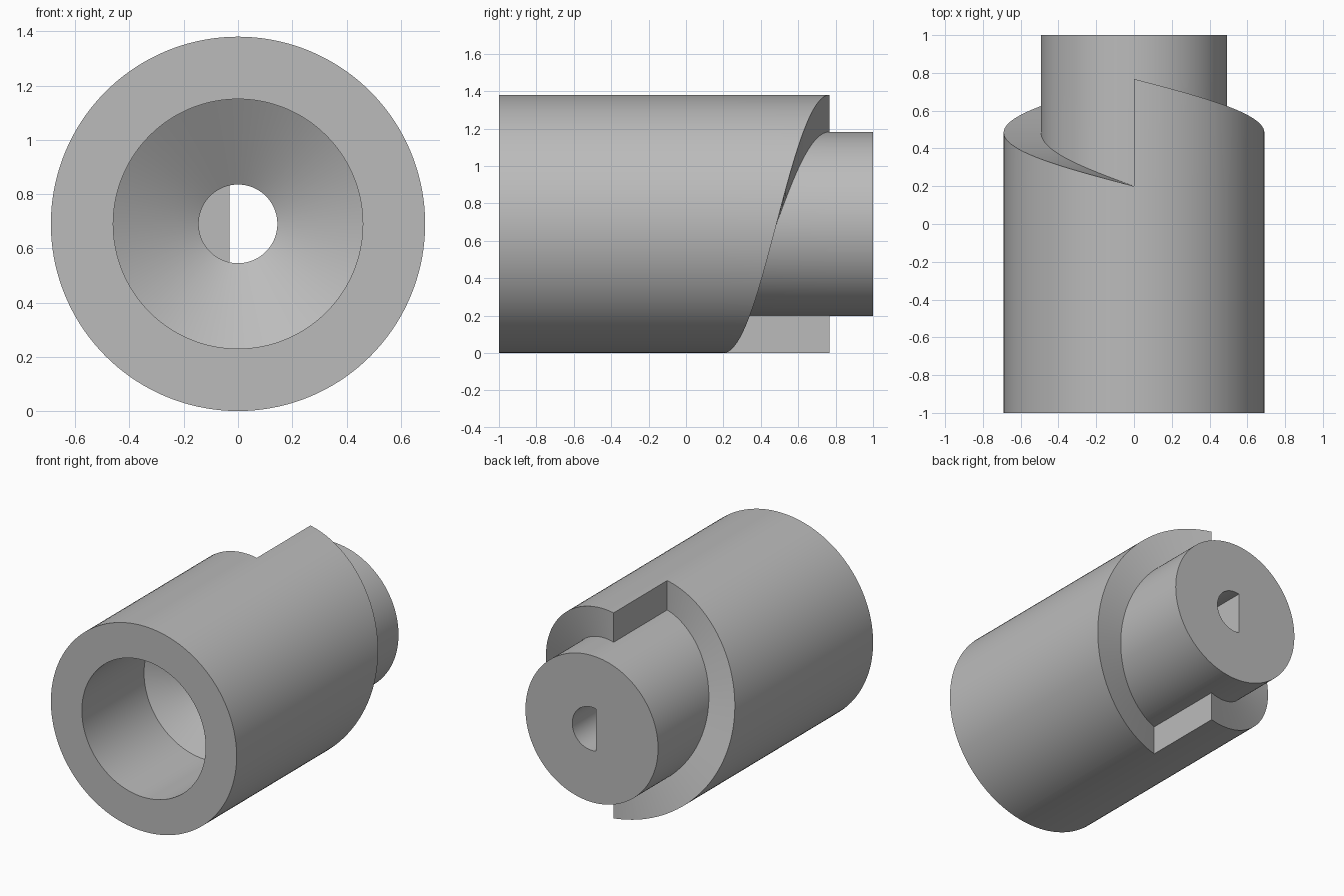
import bpy
import bmesh
import math

cube = bpy.data.objects.get("Cube")
if cube:
    bpy.data.objects.remove(cube, do_unlink=True)

# Main dimensions
R_BODY, R_NECK, R_BORE, R_HOLE = 0.69, 0.4925, 0.46, 0.145
FRONT, BORE_END, CONE_END, KEY_START, BACK = -1.0, -0.34, -0.15, 0.5, 1.0
RAMP_LOW, RAMP_HIGH = 0.2, 0.768
FLAT = 0.032
STEPS = 72

material = bpy.data.materials.new("plain grey")
material.use_nodes = True
grey = (0.5, 0.5, 0.5, 1.0)
material.diffuse_color = grey
material.node_tree.nodes["Principled BSDF"].inputs["Base Color"].default_value = grey


def column(bm, half, t):
    """Closed radial profile at fraction t of one half turn."""
    angle = math.pi * (half + t)
    s, c = math.sin(angle), math.cos(angle)
    ramp = RAMP_HIGH + (RAMP_LOW - RAMP_HIGH) * t
    key = min(R_HOLE, FLAT / -s) if s < -0.01 else R_HOLE
    profile = [
        (R_BORE, FRONT), (R_BODY, FRONT),
        (R_BODY, RAMP_LOW), (R_BODY, ramp),
        (R_NECK, ramp), (R_NECK, RAMP_HIGH), (R_NECK, BACK),
        (key, BACK), (key, KEY_START), (R_HOLE, KEY_START),
        (R_HOLE, CONE_END), (R_BORE, BORE_END),
    ]
    return [bm.verts.new((r * s, y, R_BODY + r * c)) for r, y in profile]


bm = bmesh.new()

# Two half turns, each with its own helical ramp, with columns at the flat's corners
corner = math.asin(FLAT / R_HOLE) / math.pi
fractions = sorted([i / STEPS for i in range(STEPS + 1)] + [corner, 1 - corner])
halves = [[column(bm, half, t) for t in fractions] for half in range(2)]
for columns in halves:
    for a, b in zip(columns, columns[1:]):
        for i in range(len(a)):
            j = (i + 1) % len(a)
            bm.faces.new((a[i], a[j], b[j], b[i]))

# Radial step faces where one ramp ends and the other begins
for k in range(2):
    low, high = halves[k][-1], halves[1 - k][0]
    bm.faces.new((low[3], high[3], high[4], low[4]))

bmesh.ops.remove_doubles(bm, verts=bm.verts, dist=0.0001)
bmesh.ops.recalc_face_normals(bm, faces=bm.faces)

mesh = bpy.data.meshes.new("ramped_sleeve")
bm.to_mesh(mesh)
bm.free()
mesh.materials.append(material)
sleeve = bpy.data.objects.new("ramped_sleeve", mesh)
bpy.context.collection.objects.link(sleeve)

# Smooth round walls with crisp edges
bpy.ops.object.select_all(action="DESELECT")
sleeve.select_set(True)
bpy.context.view_layer.objects.active = sleeve
bpy.ops.object.shade_smooth_by_angle(angle=math.radians(25))
